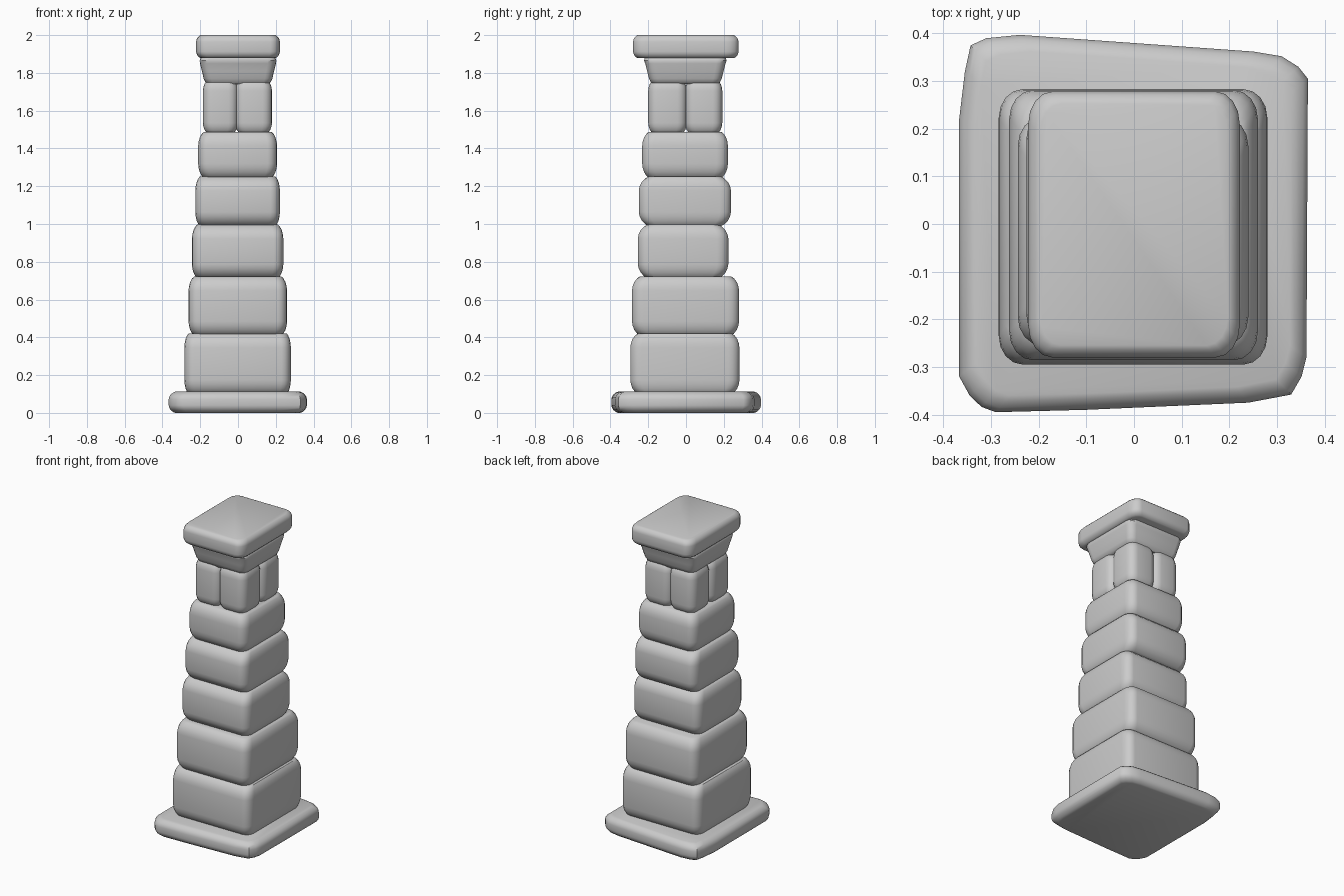
import bpy, bmesh, math

if "Cube" in bpy.data.objects:
    bpy.data.objects.remove(bpy.data.objects["Cube"])


def rounded_rect(x0, x1, y0, y1, rx, ry, seg=4):
    """Counter-clockwise outline with elliptical corners."""
    pts = []
    for k, (cx, cy) in enumerate([(x1 - rx, y1 - ry), (x0 + rx, y1 - ry),
                                  (x0 + rx, y0 + ry), (x1 - rx, y0 + ry)]):
        for i in range(seg + 1):
            a = math.radians(90 * (k + i / seg))
            pts.append((cx + rx * math.cos(a), cy + ry * math.sin(a)))
    return pts


def loft(name, outline, levels):
    """Stack copies of an outline; each level is (z, x inset, y inset)."""
    xs, ys = [p[0] for p in outline], [p[1] for p in outline]
    cx, cy = (min(xs) + max(xs)) / 2, (min(ys) + max(ys)) / 2
    hx, hy = (max(xs) - min(xs)) / 2, (max(ys) - min(ys)) / 2
    bm = bmesh.new()
    rings = []
    for z, ix, iy in levels:
        rings.append([bm.verts.new((cx + (x - cx) * (1 - ix / hx),
                                    cy + (y - cy) * (1 - iy / hy), z)) for x, y in outline])
    n = len(outline)
    for a, b in zip(rings, rings[1:]):
        for i in range(n):
            j = (i + 1) % n
            bm.faces.new((a[i], a[j], b[j], b[i]))
    bm.faces.new(rings[0][::-1])
    bm.faces.new(rings[-1])
    me = bpy.data.meshes.new(name)
    bm.to_mesh(me)
    bm.free()
    ob = bpy.data.objects.new(name, me)
    bpy.context.collection.objects.link(ob)
    bpy.ops.object.select_all(action='DESELECT')
    bpy.context.view_layer.objects.active = ob
    ob.select_set(True)
    bpy.ops.object.shade_smooth_by_angle(angle=math.radians(40))
    return ob


def pillow(z0, z1, ix, iy, h):
    """Levels for a worn block with rounded top and bottom edges."""
    low = [(z0 + h * t, ix * k, iy * k) for t, k in
           [(0, 1), (0.12, 0.66), (0.4, 0.28), (0.7, 0.08), (1, 0)]]
    return low + [(z0 + z1 - z, a, b) for z, a, b in reversed(low)]


# Uneven base slab
base = [(0.365, 0.305), (0.345, 0.33), (0.31, 0.352), (0.25, 0.362), (-0.24, 0.397),
        (-0.31, 0.39), (-0.343, 0.375), (-0.355, 0.32), (-0.367, 0.22), (-0.367, -0.32),
        (-0.345, -0.36), (-0.32, -0.384), (-0.29, -0.395), (-0.1, -0.39), (0.24, -0.375),
        (0.33, -0.358), (0.352, -0.32), (0.362, -0.28)]
loft("base_slab", base, pillow(0, 0.112, 0.035, 0.035, 0.04))

# Tapering stack of worn stones: x0, x1, y0, y1, z0, z1, x inset, y inset
stones = [
    (-0.284, 0.28, -0.295, 0.283, 0.10, 0.42, 0.022, 0.04),
    (-0.262, 0.26, -0.286, 0.281, 0.41, 0.722, 0.03, 0.042),
    (-0.244, 0.24, -0.255, 0.224, 0.712, 0.998, 0.03, 0.055),
    (-0.226, 0.222, -0.25, 0.238, 0.988, 1.252, 0.025, 0.055),
    (-0.211, 0.207, -0.232, 0.222, 1.245, 1.488, 0.03, 0.035),
]
for i, (x0, x1, y0, y1, z0, z1, ix, iy) in enumerate(stones):
    loft(f"shaft_stone_{i + 1}", rounded_rect(x0, x1, y0, y1, 0.05, 0.06),
         pillow(z0, z1, ix, iy, 0.075))

# Four upright corner stones below the capital
for sx, x0, x1 in (("left", -0.186, 0.0), ("right", -0.015, 0.18)):
    for sy, y0, y1 in (("front", -0.2, 0.005), ("back", -0.005, 0.192)):
        loft(f"neck_stone_{sy}_{sx}", rounded_rect(x0, x1, y0, y1, 0.05, 0.05),
             pillow(1.475, 1.765, 0.03, 0.03, 0.06))

# Flared capital
loft("capital", rounded_rect(-0.203, 0.203, -0.222, 0.215, 0.045, 0.05),
     [(1.74, 0.045, 0.045), (1.75, 0.03, 0.036), (1.77, 0.021, 0.026), (1.81, 0.012, 0.016),
      (1.85, 0.002, 0.006), (1.865, 0, 0), (1.88, 0.006, 0.004), (1.89, 0.02, 0.02)])

# Top slab
loft("top_slab", rounded_rect(-0.222, 0.222, -0.28, 0.278, 0.05, 0.068),
     pillow(1.878, 2.0, 0.025, 0.025, 0.035))
